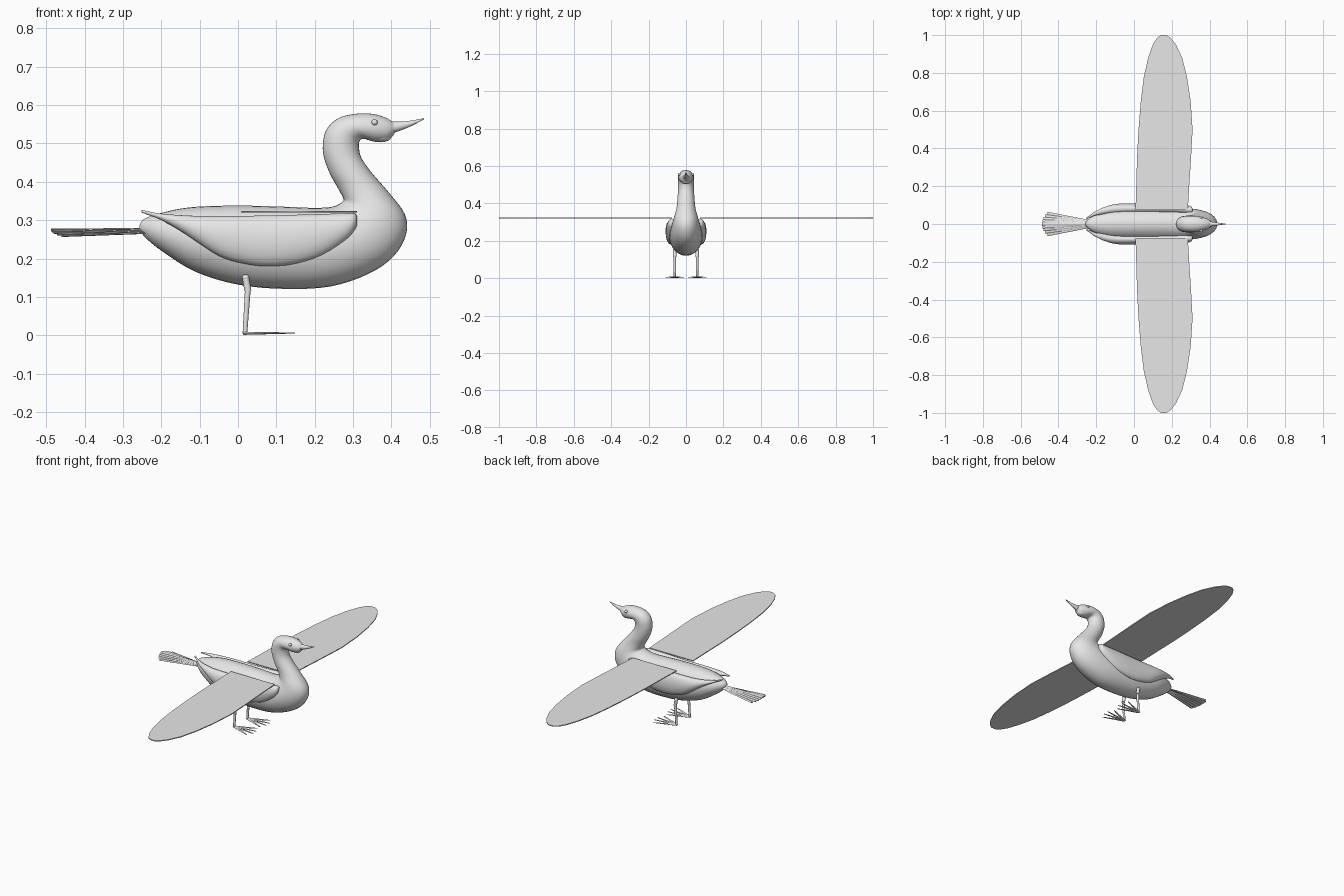
import bpy, bmesh, math
from mathutils import Vector

if "Cube" in bpy.data.objects:
    bpy.data.objects.remove(bpy.data.objects["Cube"])

grey = bpy.data.materials.new("plain_grey")
grey.diffuse_color = (0.8, 0.8, 0.8, 1)
grey.use_nodes = True
grey.node_tree.nodes["Principled BSDF"].inputs["Base Color"].default_value = grey.diffuse_color


def finish(name, bm, angle=40):
    bmesh.ops.recalc_face_normals(bm, faces=bm.faces)
    mesh = bpy.data.meshes.new(name)
    bm.to_mesh(mesh)
    bm.free()
    mesh.materials.append(grey)
    ob = bpy.data.objects.new(name, mesh)
    bpy.context.collection.objects.link(ob)
    bpy.ops.object.select_all(action='DESELECT')
    ob.select_set(True)
    bpy.context.view_layer.objects.active = ob
    bpy.ops.object.shade_smooth_by_angle(angle=math.radians(angle))
    return ob


def smooth_rows(rows, steps):
    """Catmull-Rom interpolation of rows of numbers."""
    pts = [rows[0]] + list(rows) + [rows[-1]]
    out = []
    for a, b, c, d in zip(pts, pts[1:], pts[2:], pts[3:]):
        for s in range(steps):
            t = s / steps
            out.append([0.5 * (2 * q + (r - p) * t + (2 * p - 5 * q + 4 * r - u) * t * t
                               + (3 * q - p - 3 * r + u) * t ** 3)
                        for p, q, r, u in zip(a, b, c, d)])
    out.append(list(rows[-1]))
    return out


def loft(bm, rings):
    loops = [[bm.verts.new(p) for p in ring] for ring in rings]
    n = len(loops[0])
    for a, b in zip(loops, loops[1:]):
        for i in range(n):
            j = (i + 1) % n
            bm.faces.new((a[i], a[j], b[j], b[i]))
    bm.faces.new(loops[0])
    bm.faces.new(loops[-1])


def ring(top, bottom, width, n):
    """Ellipse spanning top to bottom, with half width along y."""
    mid, up = (top + bottom) / 2, (top - bottom) / 2
    return [mid + up * math.cos(t) + Vector((0, width * math.sin(t), 0))
            for t in (2 * math.pi * i / n for i in range(n))]


def profile_loft(name, rows, steps, n):
    """Rows: top x, top z, bottom x, bottom z, half width, centre y."""
    bm = bmesh.new()
    loft(bm, [ring(Vector((a, y, b)), Vector((c, y, d)), w, n)
              for a, b, c, d, w, y in smooth_rows(rows, steps)])
    return finish(name, bm)


def rod(bm, p, q, r0, r1, flat=1.0, n=10):
    """Tapered rod from p to q, squashed vertically by flat."""
    p, q = Vector(p), Vector(q)
    d = (q - p).normalized()
    side = d.cross(Vector((0, 0, 1))) if abs(d.z) < 0.9 else d.cross(Vector((0, 1, 0)))
    side.normalize()
    up = side.cross(d)
    loft(bm, [[c + side * r * math.cos(t) + up * r * flat * math.sin(t)
               for t in (2 * math.pi * i / n for i in range(n))]
              for c, r in ((p, r0), (q, r1))])


def ball(name, centre, scale):
    bm = bmesh.new()
    bmesh.ops.create_uvsphere(bm, u_segments=20, v_segments=12, radius=1)
    bmesh.ops.scale(bm, vec=scale, verts=bm.verts)
    bmesh.ops.translate(bm, vec=centre, verts=bm.verts)
    return finish(name, bm)


# Body, neck and head in one sweep
body = [
    (-.257, .285, -.257, .275, .006), (-.245, .303, -.24, .253, .025),
    (-.2, .319, -.195, .217, .055), (-.12, .334, -.11, .165, .08),
    (0, .338, 0, .132, .088), (.12, .335, .12, .121, .09),
    (.2, .332, .24, .127, .088), (.245, .335, .34, .16, .083),
    (.268, .345, .405, .205, .076), (.275, .352, .438, .262, .068),
    (.272, .362, .435, .315, .06), (.258, .388, .395, .37, .05),
    (.24, .42, .35, .422, .046), (.225, .46, .322, .462, .043),
    (.221, .495, .315, .492, .042), (.23, .535, .318, .508, .042),
    (.26, .565, .328, .512, .042), (.305, .577, .342, .508, .042),
    (.35, .577, .362, .504, .038), (.385, .567, .39, .508, .028),
    (.405, .555, .408, .525, .016)]
profile_loft("body_neck_head", [r + (0,) for r in body], 4, 32)

# Beak and chin
profile_loft("beak", [(.395, .557, .395, .524, .015, 0), (.44, .558, .44, .54, .008, 0),
                      (.485, .566, .484, .562, .002, 0)], 4, 14)
ball("chin", (.372, 0, .518), (.028, .024, .015))

# Folded wing: x, top z, bottom z, centre y, half thickness
folded = [
    (-.252, .327, .32, .03, .005), (-.23, .322, .312, .042, .007),
    (-.2, .317, .3, .058, .012), (-.15, .313, .272, .072, .02),
    (-.1, .311, .238, .079, .026), (-.05, .311, .207, .081, .028),
    (0, .311, .19, .081, .028), (.07, .312, .18, .081, .028),
    (.15, .314, .186, .081, .028), (.22, .316, .208, .08, .026),
    (.28, .318, .247, .077, .023), (.303, .318, .272, .074, .018),
    (.31, .31, .285, .072, .008)]

# Spread wing outline: y, trailing x, leading x
spread = [(.075, .008, .285), (.2, .012, .292), (.35, .016, .302), (.5, .024, .31),
          (.65, .036, .3), (.78, .052, .28), (.88, .075, .255), (.95, .1, .222),
          (.985, .122, .194), (1.0, .143, .172)]

for side, label in ((-1, "front"), (1, "back")):
    profile_loft(label + "_folded_wing",
                 [(x, t, x, b, w, side * y) for x, t, b, y, w in folded], 3, 20)

    # Thin spread wing
    bm = bmesh.new()
    edge = [(a, y) for y, a, b in spread] + [(b, y) for y, a, b in reversed(spread)]
    face = bm.faces.new([bm.verts.new((x, side * y, .3195)) for x, y in edge])
    ext = bmesh.ops.extrude_face_region(bm, geom=[face])
    bmesh.ops.translate(bm, vec=(0, 0, .005),
                        verts=[v for v in ext["geom"] if isinstance(v, bmesh.types.BMVert)])
    finish(label + "_spread_wing", bm)

    # Eye
    ball(label + "_eye", (.356, side * .035, .555), (.008, .008, .008))

    # Leg with thicker thigh
    bm = bmesh.new()
    y = side * .06
    rod(bm, (.02, y, .15), (.026, y, .115), .009, .009, n=14)
    rod(bm, (.026, y, .125), (.018, y, .004), .0075, .006, n=14)
    finish(label + "_leg", bm)
    ball(label + "_thigh_cap", (.02, y, .15), (.0095, .0095, .008))

    # Toes
    bm = bmesh.new()
    for dx, dy in ((.115, -.048), (.132, -.016), (.132, .016), (.115, .048)):
        rod(bm, (.016, y, .005), (.016 + dx, y + dy, .006), .008, .003, .5)
    finish(label + "_foot", bm)

# Tail fan of flat feathers, lower toward the sides
bm = bmesh.new()
for i in range(9):
    k = (i - 4) / 4
    rod(bm, (-.24, k * .016, .278 - .012 * abs(k)),
        (-.487 + .028 * k * k, k * .055, .275 - .016 * abs(k)), .006, .0095, .3, 8)
finish("tail_feathers", bm)
